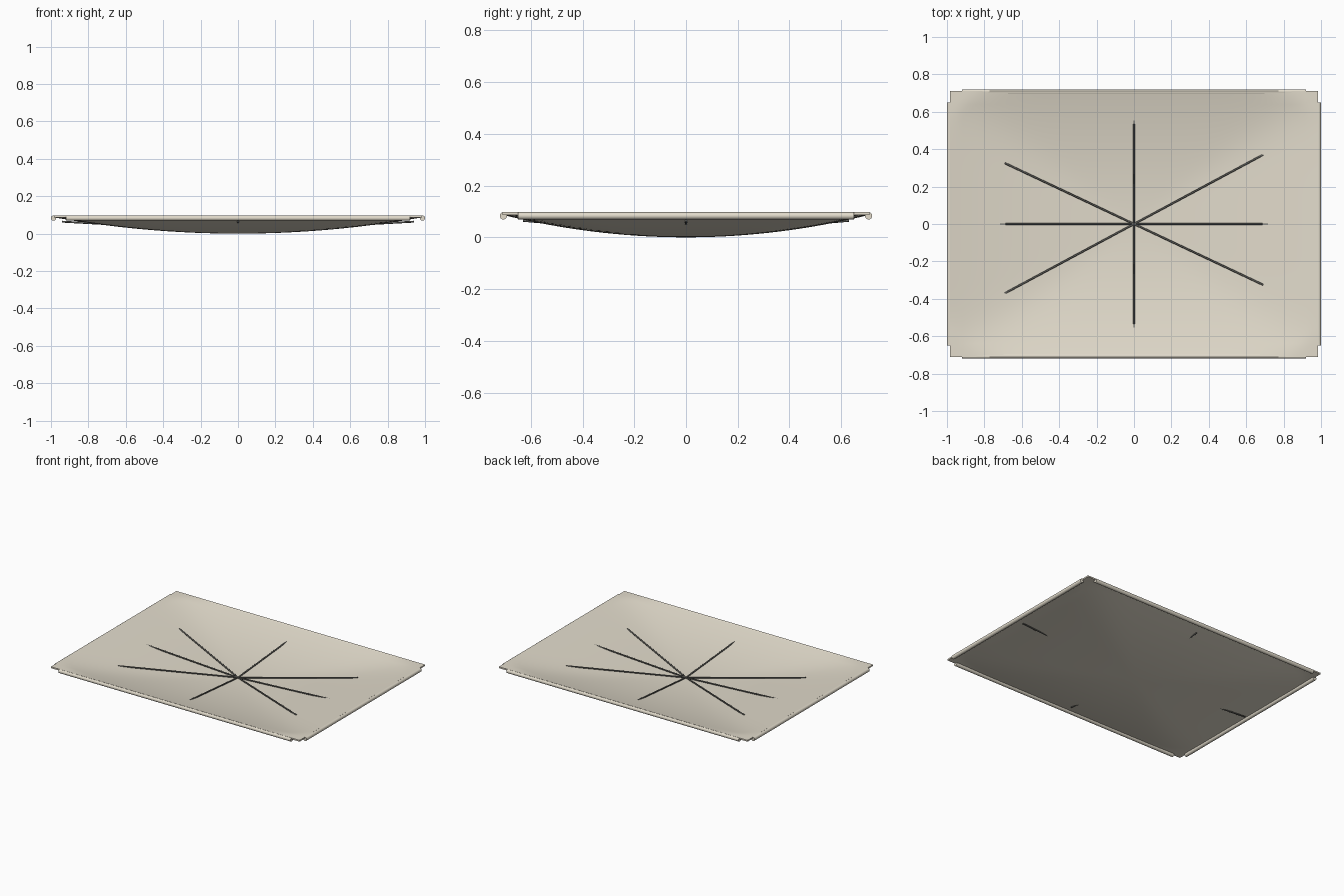
import bpy, bmesh, math
from mathutils import Vector, Matrix

if "Cube" in bpy.data.objects:
    bpy.data.objects.remove(bpy.data.objects["Cube"])


def material(name, col):
    m = bpy.data.materials.new(name)
    m.diffuse_color = (*col, 1)
    m.use_nodes = True
    m.node_tree.nodes["Principled BSDF"].inputs["Base Color"].default_value = m.diffuse_color
    return m


CLOTH = material("cream_cloth", (0.76, 0.71, 0.60))
DARK = material("dark_rib", (0.12, 0.12, 0.11))
HX, HY = 0.985, 0.71          # half size of the sheet
THICK = 0.010


def finish(bm, name, mat, angle=40):
    bmesh.ops.recalc_face_normals(bm, faces=bm.faces)
    me = bpy.data.meshes.new(name)
    bm.to_mesh(me)
    bm.free()
    ob = bpy.data.objects.new(name, me)
    bpy.context.collection.objects.link(ob)
    me.materials.append(mat)
    bpy.ops.object.select_all(action='DESELECT')
    ob.select_set(True)
    bpy.context.view_layer.objects.active = ob
    bpy.ops.object.shade_smooth_by_angle(angle=math.radians(angle))
    return ob


def sag(x, y):
    # rectangular contours with softened diagonals
    u, v = abs(x) / HX, abs(y) / HY
    t = min(1.0, (u ** 8 + v ** 8) ** (1 / 8))
    return 0.087 * t * t


# dished sheet: top and bottom skins joined by a rim
bm = bmesh.new()
NX, NY = 56, 40
skins = []
for dz in (0.0, THICK):
    skins.append([[bm.verts.new((x, y, sag(x, y) + dz))
                   for y in (HY * (2 * j / NY - 1) for j in range(NY + 1))]
                  for x in (HX * (2 * i / NX - 1) for i in range(NX + 1))])
for s in skins:
    for i in range(NX):
        for j in range(NY):
            bm.faces.new((s[i][j], s[i + 1][j], s[i + 1][j + 1], s[i][j + 1]))
border = ([(i, 0) for i in range(NX)] + [(NX, j) for j in range(NY)]
          + [(i, NY) for i in range(NX, 0, -1)] + [(0, j) for j in range(NY, 0, -1)])
for (a, b), (c, d) in zip(border, border[1:] + border[:1]):
    bm.faces.new((skins[0][a][b], skins[0][c][d], skins[1][c][d], skins[1][a][b]))
finish(bm, "dished_sheet", CLOTH)


# rounded hems, stopping short of the corners
def hem(name, centre, length, axis):
    bm = bmesh.new()
    rot = Matrix.Rotation(math.pi / 2, 4, axis)
    bmesh.ops.create_cone(bm, cap_ends=True, segments=16, radius1=0.014,
                          radius2=0.014, depth=length,
                          matrix=Matrix.Translation(centre) @ rot)
    finish(bm, name, CLOTH)


for s, n in ((-1, "front"), (1, "back")):
    hem(n + "_hem", (0, s * 0.706, 0.083), 1.84, 'Y')
for s, n in ((-1, "left"), (1, "right")):
    hem(n + "_hem", (s * 0.986, 0, 0.083), 1.30, 'X')


# straight ribs rising from the centre and passing through the sheet near their ends
def rib(name, x, y, rise):
    bm = bmesh.new()
    a, b = Vector((0, 0, 0.012)), Vector((x, y, 0.012 + rise))
    d = b - a
    bmesh.ops.create_cone(bm, cap_ends=True, segments=8, radius1=0.005, radius2=0.005,
                          depth=d.length,
                          matrix=Matrix.Translation((a + b) / 2)
                          @ d.to_track_quat('Z', 'Y').to_matrix().to_4x4())
    finish(bm, name, DARK, 50)


for s in (-1, 1):
    rib("long_rib", s * 0.94, 0, 0.052)
    rib("short_rib", 0, s * 0.63, 0.053)
    rib("diagonal_rib_a", s * 0.69, s * 0.37, 0.040)
    rib("diagonal_rib_b", s * 0.69, -s * 0.325, 0.040)
